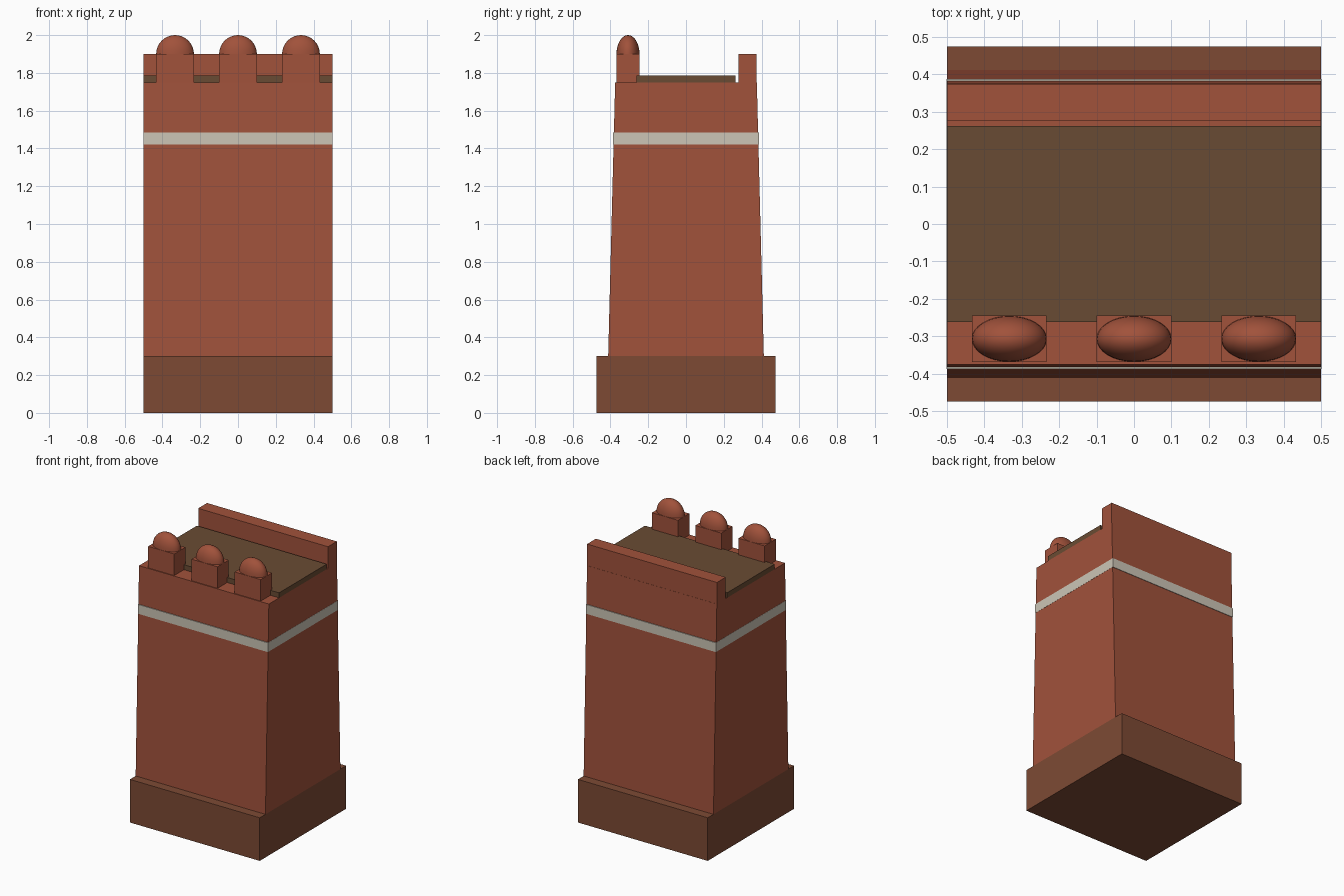
import bpy, bmesh, math
from mathutils import Matrix

if "Cube" in bpy.data.objects:
    bpy.data.objects.remove(bpy.data.objects["Cube"])


def material(name, rgb):
    def lin(c):
        c /= 255
        return c / 12.92 if c <= 0.04045 else ((c + 0.055) / 1.055) ** 2.4
    m = bpy.data.materials.new(name)
    m.diffuse_color = (*[lin(c) for c in rgb], 1)
    m.use_nodes = True
    m.node_tree.nodes["Principled BSDF"].inputs["Base Color"].default_value = m.diffuse_color
    return m


RED = material("red brick", (161, 82, 59))
BROWN = material("brown plinth", (125, 74, 52))
DECK = material("dark walkway", (105, 75, 51))
CREAM = material("cream band", (204, 197, 182))


def finish(name, bm, mat):
    bmesh.ops.recalc_face_normals(bm, faces=bm.faces[:])
    mesh = bpy.data.meshes.new(name)
    bm.to_mesh(mesh)
    bm.free()
    mesh.materials.append(mat)
    ob = bpy.data.objects.new(name, mesh)
    bpy.context.collection.objects.link(ob)
    return ob


def block(name, mat, x, y, z, top_y=None):
    """Box from ranges; top_y gives a different depth range at the top."""
    bm = bmesh.new()
    bmesh.ops.create_cube(bm, size=1)
    for v in bm.verts:
        up = v.co.z > 0
        yr = top_y if up and top_y else y
        v.co = (x[v.co.x > 0], yr[v.co.y > 0], z[up])
    return finish(name, bm, mat)


def dome(name, mat, centre, radii):
    """Upper half of an ellipsoid, smooth shaded."""
    bm = bmesh.new()
    bmesh.ops.create_uvsphere(bm, u_segments=32, v_segments=16, radius=1)
    low = [v for v in bm.verts if v.co.z < -0.01]
    bmesh.ops.delete(bm, geom=low, context='VERTS')
    bmesh.ops.transform(
        bm, verts=bm.verts,
        matrix=Matrix.Translation(centre) @ Matrix.Diagonal((*radii, 1)))
    for f in bm.faces:
        f.smooth = True
    return finish(name, bm, mat)


FULL = (-0.5, 0.5)

# Plinth and tapered wall
block("plinth", BROWN, FULL, (-0.475, 0.475), (0, 0.3))
block("wall_body", RED, FULL, (-0.412, 0.412), (0.3, 1.75), (-0.375, 0.375))

# Pale band, standing slightly proud of the wall
block("wall_band", CREAM, (-0.501, 0.501), (-0.387, 0.387), (1.42, 1.485))

# Walkway and rear parapet
block("walkway", DECK, FULL, (-0.262, 0.262), (1.75, 1.785))
block("rear_parapet", RED, FULL, (0.277, 0.374), (1.75, 1.9))

# Front merlons with rounded caps
for i in (-1, 0, 1):
    cx = i / 3
    block(f"merlon_{i + 2}", RED, (cx - 0.1, cx + 0.1), (-0.369, -0.245), (1.75, 1.9))
    dome(f"merlon_cap_{i + 2}", RED, (cx, -0.307, 1.9), (0.1, 0.061, 0.1))
